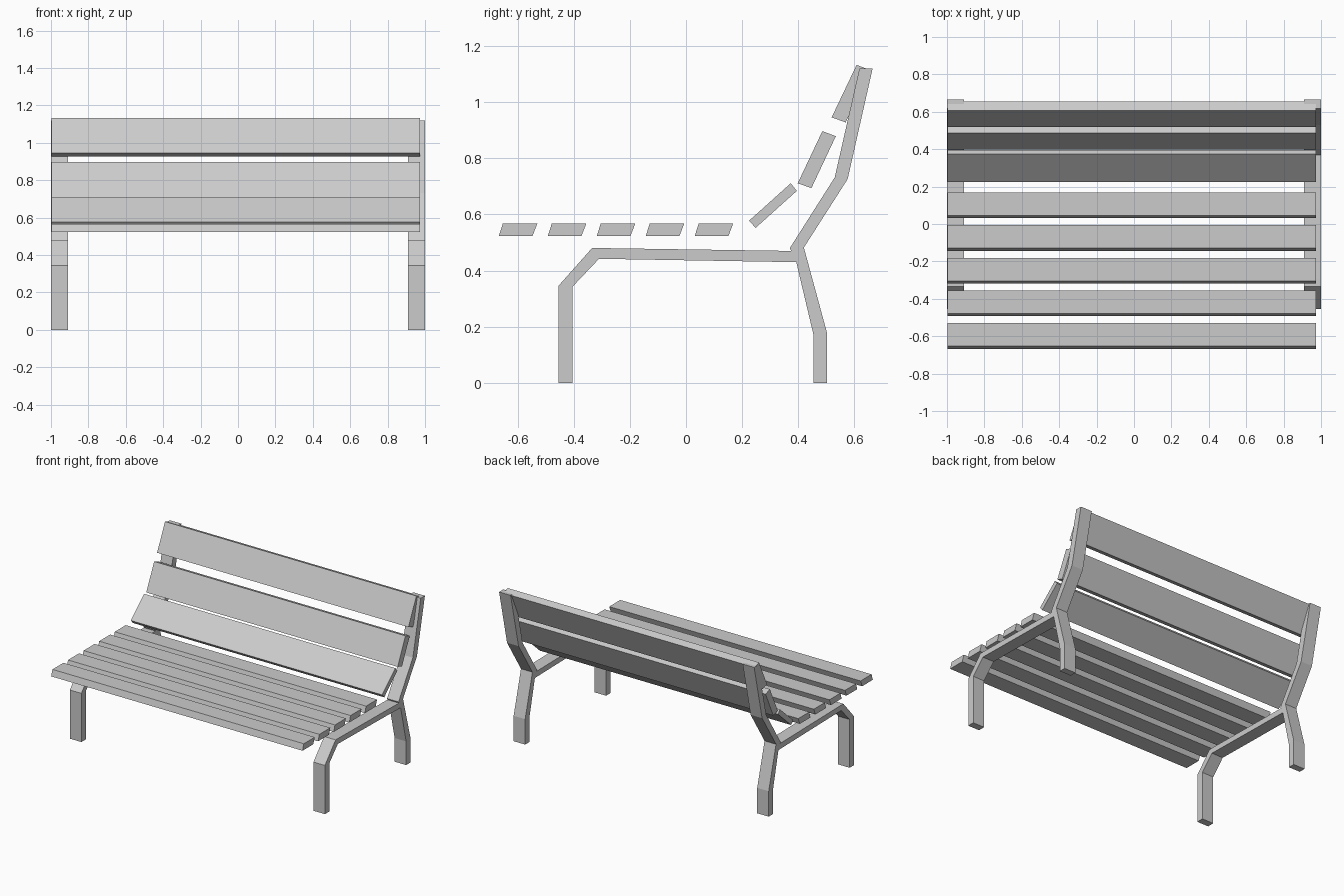
import bpy, bmesh

if "Cube" in bpy.data.objects:
    bpy.data.objects.remove(bpy.data.objects["Cube"])


def extrude_profile(name, profile, x0, x1, mirror=False):
    """Extrude a (y, z) outline along x from x0 to x1."""
    bm = bmesh.new()
    face = bm.faces.new([bm.verts.new((x0, y, z)) for y, z in profile])
    out = bmesh.ops.extrude_face_region(bm, geom=[face])
    moved = [v for v in out["geom"] if isinstance(v, bmesh.types.BMVert)]
    bmesh.ops.translate(bm, verts=moved, vec=(x1 - x0, 0, 0))
    bmesh.ops.recalc_face_normals(bm, faces=bm.faces)
    mesh = bpy.data.meshes.new(name)
    bm.to_mesh(mesh)
    bm.free()
    obj = bpy.data.objects.new(name, mesh)
    bpy.context.collection.objects.link(obj)
    if mirror:
        obj.modifiers.new("Mirror", 'MIRROR')
    return obj


FRAME_X = (0.91, 1.0)
SLAT_X = (-0.998, 0.973)

# Bent front legs
extrude_profile("front_leg", [
    (-0.455, 0), (-0.405, 0), (-0.405, 0.342), (-0.31, 0.442),
    (-0.295, 0.48), (-0.335, 0.48), (-0.455, 0.345)], *FRAME_X, mirror=True)

# Rails under the seat
extrude_profile("seat_rail", [
    (-0.31, 0.442), (0.393, 0.43), (0.375, 0.47), (-0.295, 0.48)],
    *FRAME_X, mirror=True)

# Rear legs rising into the backrest posts
extrude_profile("rear_post", [
    (0.455, 0), (0.502, 0), (0.502, 0.18), (0.42, 0.482), (0.576, 0.726),
    (0.665, 1.12), (0.618, 1.12), (0.53, 0.732), (0.37, 0.48),
    (0.393, 0.43), (0.455, 0.168)], *FRAME_X, mirror=True)

# Seat slats with slanted edges
for i in range(5):
    y = -0.667 + 0.1745 * i
    extrude_profile(f"seat_slat_{i + 1}", [
        (y, 0.523), (y + 0.12, 0.523), (y + 0.137, 0.567), (y + 0.014, 0.567)],
        *SLAT_X)

# Backrest slats, steeper towards the top
back_profiles = [
    [(0.225, 0.578), (0.248, 0.552), (0.395, 0.684), (0.373, 0.711)],
    [(0.398, 0.711), (0.447, 0.694), (0.534, 0.879), (0.486, 0.897)],
    [(0.519, 0.946), (0.569, 0.928), (0.655, 1.115), (0.608, 1.133)],
]
for i, profile in enumerate(back_profiles):
    extrude_profile(f"back_slat_{i + 1}", profile, *SLAT_X)
